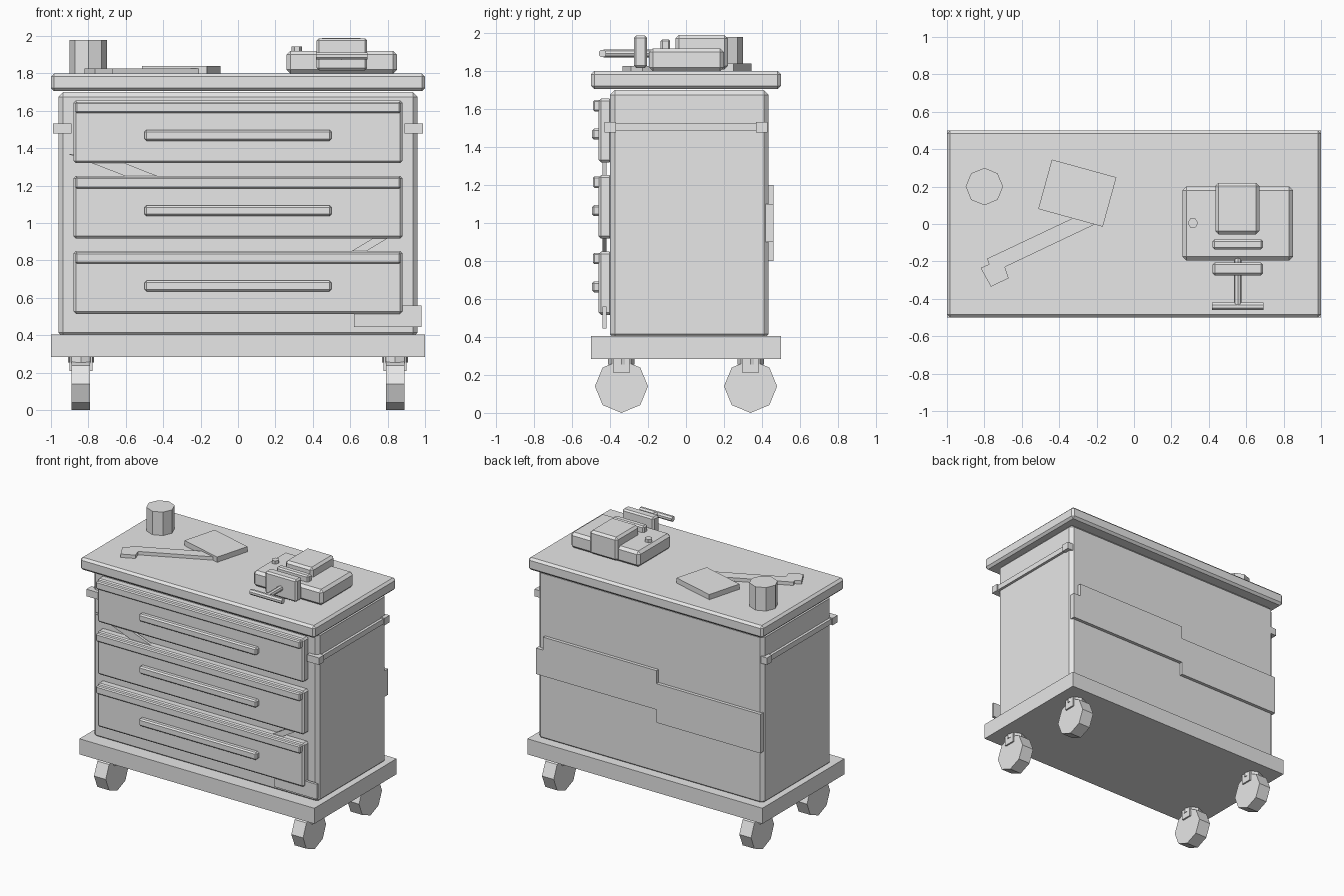
import bpy, bmesh, math
from mathutils import Matrix, Vector

if "Cube" in bpy.data.objects:
    bpy.data.objects.remove(bpy.data.objects["Cube"])

grey = bpy.data.materials.new("plain_grey")
grey.diffuse_color = (0.8, 0.8, 0.8, 1)
grey.use_nodes = True
grey.node_tree.nodes["Principled BSDF"].inputs["Base Color"].default_value = grey.diffuse_color


def finish(name, bm, bevel=0):
    bmesh.ops.recalc_face_normals(bm, faces=bm.faces)
    me = bpy.data.meshes.new(name)
    bm.to_mesh(me)
    bm.free()
    me.materials.append(grey)
    ob = bpy.data.objects.new(name, me)
    bpy.context.collection.objects.link(ob)
    if bevel:
        mod = ob.modifiers.new("bevel", 'BEVEL')
        mod.width = bevel
        mod.segments = 1
    return ob


def box(name, x, y, z, bevel=0, turn=0):
    """Box from min/max pairs, optionally turned about its vertical axis."""
    bm = bmesh.new()
    mid = Vector([(a + b) / 2 for a, b in (x, y, z)])
    size = [b - a for a, b in (x, y, z)]
    m = (Matrix.Translation(mid) @ Matrix.Rotation(math.radians(turn), 4, 'Z')
         @ Matrix.Diagonal((*size, 1)))
    bmesh.ops.create_cube(bm, size=1, matrix=m)
    return finish(name, bm, bevel)


def rod(name, centre, radius, length, axis='Z', sides=8, spin=0):
    """Prism with a given number of sides along one axis."""
    bm = bmesh.new()
    turn = {'X': Matrix.Rotation(math.pi / 2, 4, 'Y'),
            'Y': Matrix.Rotation(math.pi / 2, 4, 'X'),
            'Z': Matrix.Identity(4)}[axis]
    m = Matrix.Translation(centre) @ turn @ Matrix.Rotation(math.radians(spin), 4, 'Z')
    bmesh.ops.create_cone(bm, cap_ends=True, segments=sides, radius1=radius,
                          radius2=radius, depth=length, matrix=m)
    return finish(name, bm)


def plate(name, points, offset):
    """Flat outline (3D points) extruded by an offset vector."""
    bm = bmesh.new()
    face = bm.faces.new([bm.verts.new(p) for p in points])
    new = bmesh.ops.extrude_face_region(bm, geom=[face])["geom"]
    bmesh.ops.translate(bm, vec=offset,
                        verts=[v for v in new if isinstance(v, bmesh.types.BMVert)])
    return finish(name, bm)


# Cabinet
box("base_plate", (-1, 1), (-0.5, 0.5), (0.285, 0.405))
box("cabinet_body", (-0.96, 0.96), (-0.40, 0.435), (0.39, 1.70), 0.025)
box("worktop", (-1, 1), (-0.5, 0.5), (1.705, 1.80), 0.017)

# Drawers with a raised lip and a bar handle
for i in range(3):
    z = 0.515 + 0.4025 * i
    box(f"drawer_{i}", (-0.88, 0.88), (-0.46, -0.39), (z, z + 0.335), 0.013)
    box(f"drawer_lip_{i}", (-0.87, 0.87), (-0.49, -0.45), (z + 0.268, z + 0.328), 0.008)
    box(f"drawer_handle_{i}", (-0.5, 0.5), (-0.495, -0.45), (z + 0.12, z + 0.177), 0.01)

# Thin strips stuck behind the drawer fronts
for name, pts in (
    ("upper_strip", [(-0.91, 1.37), (-0.73, 1.37), (-0.30, 1.20), (-0.47, 1.20)]),
    ("lower_strip", [(0.54, 0.81), (0.62, 0.81), (0.87, 0.96), (0.79, 0.96)]),
    ("corner_strip", [(0.62, 0.445), (0.98, 0.445), (0.98, 0.56), (0.62, 0.56)]),
):
    plate(name, [(x, -0.44, z) for x, z in pts], (0, 0.02, 0))

# Patches on the back
patch = [(-0.955, 0.8), (-0.07, 0.8), (-0.07, 0.9), (0.955, 0.9), (0.955, 1.1),
         (0.895, 1.1), (0.895, 1.2), (-0.07, 1.2), (-0.07, 1.1), (-0.955, 1.1)]
plate("back_patch", [(x, 0.42, z) for x, z in patch], (0, 0.04, 0))

# Side rails and casters
for s, side in ((-1, "left"), (1, "right")):
    box(f"{side}_rail", sorted((s * 0.95, s * 0.98)), (-0.38, 0.38), (1.485, 1.525))
    for t, end in ((-1, "front"), (1, "back")):
        box(f"{side}_{end}_rail_bracket", sorted((s * 0.89, s * 0.99)),
            sorted((t * 0.37, t * 0.43)), (1.478, 1.532))
        x, y = s * 0.84, t * 0.34
        rod(f"{side}_{end}_wheel", (x, y, 0.14), 0.14, 0.10, 'X')
        box(f"{side}_{end}_fork", (x - 0.062, x + 0.062), (y - 0.043, y + 0.043), (0.21, 0.29))
        rod(f"{side}_{end}_swivel", (x, y, 0.272), 0.07, 0.034)

# Loose things on the worktop
rod("cup", (-0.8, 0.2, 1.885), 0.1, 0.19)
box("notebook", (-0.482, -0.124), (0.028, 0.302), (1.795, 1.84), turn=-15.4)
wrench = [(-0.82, -0.235), (-0.775, -0.215), (-0.785, -0.185), (-0.33, 0.03),
          (-0.24, 0.07), (-0.205, 0.0), (-0.69, -0.23), (-0.67, -0.29), (-0.765, -0.335)]
plate("wrench", [(x, y, 1.795) for x, y in wrench], (0, 0, 0.031))

# Bench vise
box("vise_base", (0.26, 0.85), (-0.195, 0.20), (1.80, 1.92), 0.02)
box("vise_block", (0.435, 0.67), (-0.055, 0.22), (1.81, 1.99), 0.017)
box("vise_back_jaw", (0.42, 0.69), (-0.135, -0.083), (1.89, 1.968), 0.01)
box("vise_front_jaw", (0.42, 0.69), (-0.275, -0.205), (1.817, 1.988), 0.012)
rod("vise_screw", (0.555, -0.30, 1.893), 0.02, 0.27, 'Y')
rod("vise_handle", (0.555, -0.44, 1.893), 0.021, 0.275, 'X', spin=22.5)
rod("vise_bolt", (0.315, 0.005, 1.925), 0.028, 0.038, sides=6, spin=30)
